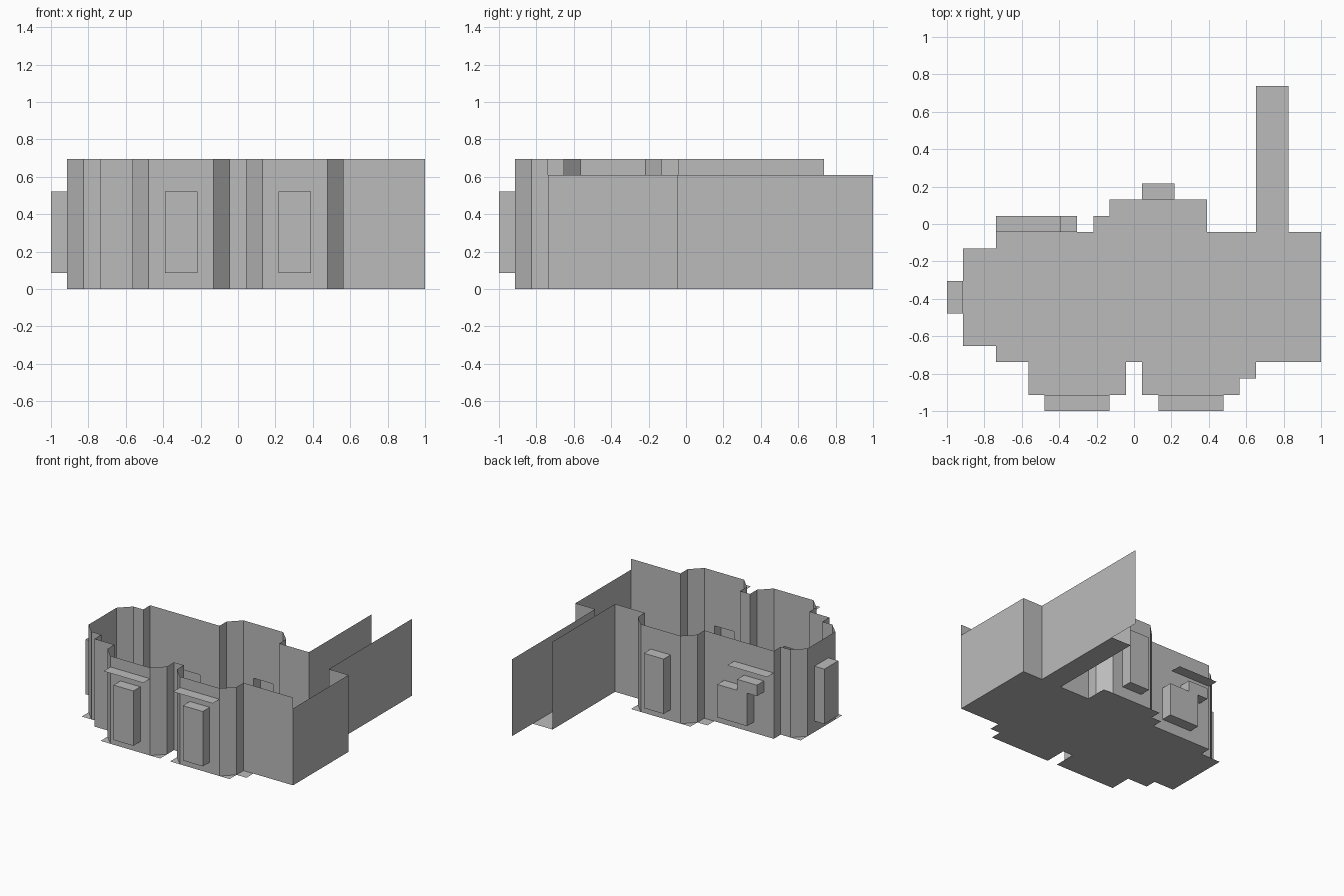
import bpy, bmesh
from mathutils import Vector

if "Cube" in bpy.data.objects:
    bpy.data.objects.remove(bpy.data.objects["Cube"])

U = 2 / 23  # the whole plan sits on a 23 x 23 grid of this cell size

grey = bpy.data.materials.new("plain_grey")
grey.diffuse_color = (0.5, 0.5, 0.5, 1)
grey.use_nodes = True
grey.node_tree.nodes["Principled BSDF"].inputs["Base Color"].default_value = grey.diffuse_color


def grid(x, y, z):
    """Grid cell coordinates to model units, centred on the origin."""
    return Vector((x * U - 1, y * U - 1, z * U))


def make(name, faces):
    """Mesh object from polygons given in grid coordinates."""
    bm = bmesh.new()
    for poly in faces:
        bm.faces.new([bm.verts.new(grid(*p)) for p in poly])
    bmesh.ops.remove_doubles(bm, verts=bm.verts, dist=1e-5)
    mesh = bpy.data.meshes.new(name)
    bm.to_mesh(mesh)
    bm.free()
    mesh.materials.append(grey)
    obj = bpy.data.objects.new(name, mesh)
    bpy.context.collection.objects.link(obj)
    return obj


def wall_run(name, path, h, openings={}):
    """Thin wall along a path; openings: segment start -> (from, to, z0, z1)."""
    faces = []
    for p, q in zip(path, path[1:]):
        d = Vector(q) - Vector(p)
        n = d.length
        d.normalize()
        a, b, z0, z1 = openings.get(p, (0, n, 0, h))
        ss, zs = [0, a, b, n], [0, z0, z1, h]
        for i in range(3):
            for j in range(3):
                if ss[i] == ss[i + 1] or zs[j] == zs[j + 1]:
                    continue
                if p in openings and i == j == 1:
                    continue
                u, v = Vector(p) + d * ss[i], Vector(p) + d * ss[i + 1]
                faces.append([(*u, zs[j]), (*v, zs[j]),
                              (*v, zs[j + 1]), (*u, zs[j + 1])])
    return make(name, faces)


def niche(name, origin, d, profile):
    """Profile (along wall, height) pushed one cell out of the wall, open inside."""
    o, d = Vector(origin), Vector(d)
    out = Vector((d.y, -d.x))
    inner = [(*(o + d * s), z) for s, z in profile]
    outer = [(*(o + d * s + out), z) for s, z in profile]
    faces = [outer]
    for i in range(len(profile)):
        k = (i + 1) % len(profile)
        faces.append([inner[i], inner[k], outer[k], outer[i]])
    return make(name, faces)


def plate(name, x0, x1, y0, y1, z):
    return make(name, [[(x0, y0, z), (x1, y0, z), (x1, y1, z), (x0, y1, z)]])


# Stepped floor slab
floor = [(1, 4), (3, 4), (3, 3), (5, 3), (5, 1), (11, 1), (11, 3), (12, 3),
         (12, 1), (18, 1), (18, 2), (19, 2), (19, 3), (23, 3), (23, 11),
         (21, 11), (21, 20), (19, 20), (19, 11), (16, 11), (16, 13), (10, 13),
         (10, 12), (9, 12), (9, 11), (3, 11), (3, 10), (1, 10)]
make("floor", [[(x, y, 0) for x, y in floor]])

# Tall walls: corridor side, back bump, left end, two front bays
tall = [(19, 20), (19, 11), (16, 11), (16, 12), (15, 13), (11, 13), (10, 12),
        (10, 11), (3, 11), (3, 10), (2, 10), (1, 9), (1, 5), (2, 4), (3, 4),
        (3, 3), (5, 3), (5, 2), (6, 1), (10, 1), (11, 2), (11, 3), (12, 3),
        (12, 2), (13, 1), (17, 1), (18, 2), (18, 3), (23, 3)]
wall_run("tall_walls", tall, 8, {
    (15, 13): (1, 3, 1, 3), (10, 11): (2, 4, 1, 3), (1, 9): (1, 3, 1, 3),
    (6, 1): (1, 3, 1, 3), (13, 1): (1, 3, 1, 3)})

# Lower walls: right end and outer corridor side
wall_run("low_walls", [(23, 3), (23, 11), (21, 11), (21, 23)], 7)

# Box niches pushed outwards
box = [(1, 1), (3, 1), (3, 6), (1, 6)]
niche("front_left_niche", (6, 1), (1, 0), box)
niche("front_right_niche", (13, 1), (1, 0), box)
niche("left_niche", (1, 9), (0, -1), box)
niche("back_niche", (15, 13), (-1, 0), box)
niche("stepped_niche", (10, 11), (-1, 0),
      [(2, 1), (5, 1), (5, 4), (6, 4), (6, 5), (4, 5), (4, 4), (2, 4)])

# Thin canopies
plate("front_left_canopy", 6, 10, 0, 1, 7)
plate("front_right_canopy", 13, 17, 0, 1, 7)
plate("back_canopy", 3, 7, 11, 12, 6)
